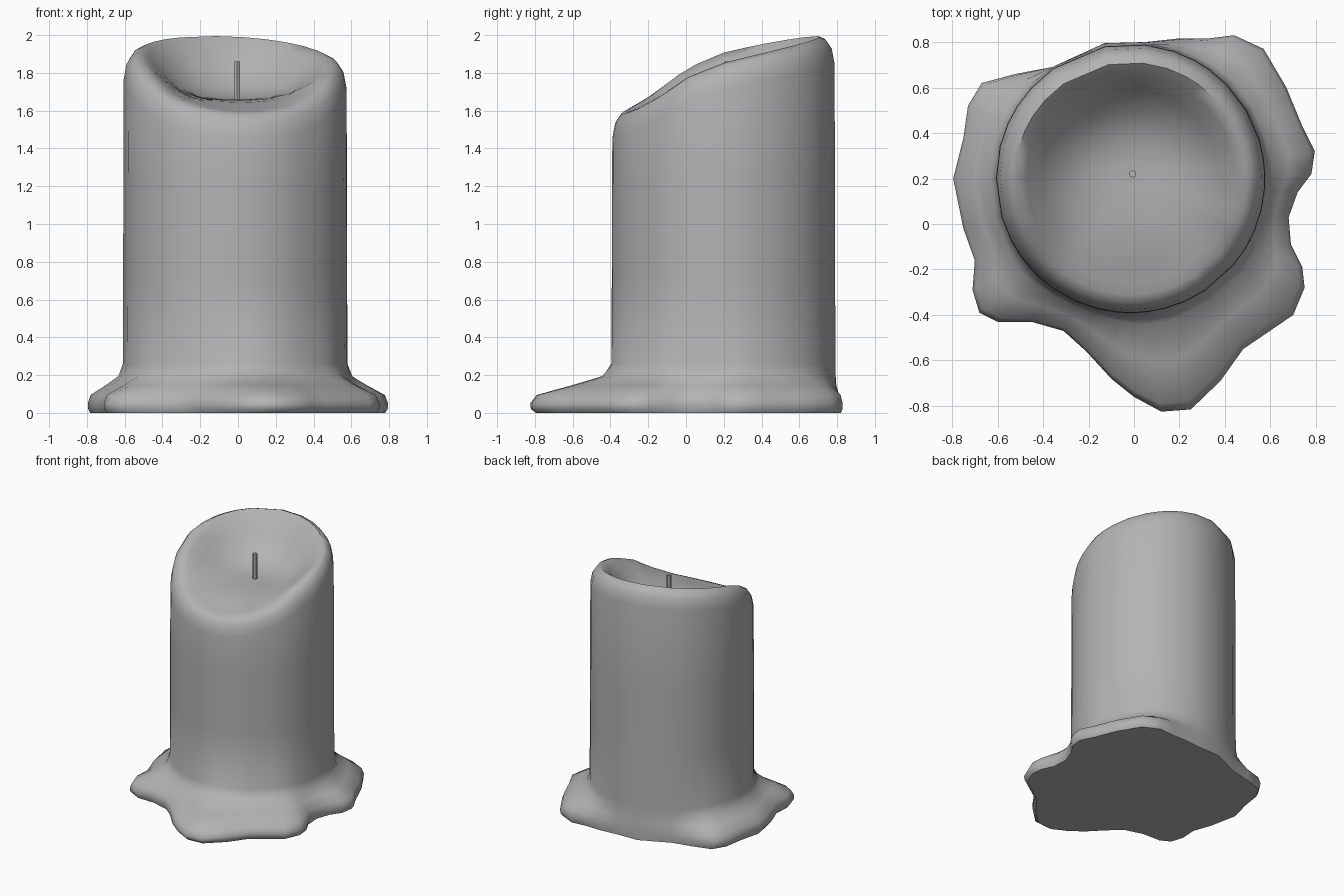
import bpy, bmesh, math

if "Cube" in bpy.data.objects:
    bpy.data.objects.remove(bpy.data.objects["Cube"])

CX, CY = -0.015, 0.2      # axis of the wax column
FLOOR = 1.66              # melted pool level

# Outline of the spilled wax, seen from above, counter-clockwise
OUTLINE = [(0.12, -0.825), (0.25, -0.815), (0.38, -0.69), (0.48, -0.55), (0.70, -0.40),
           (0.75, -0.28), (0.74, -0.19), (0.69, -0.09), (0.68, 0.03), (0.72, 0.14),
           (0.78, 0.22), (0.795, 0.32), (0.74, 0.43), (0.67, 0.60), (0.57, 0.77),
           (0.44, 0.83), (0.32, 0.815), (0.19, 0.815), (0.05, 0.80), (-0.13, 0.795),
           (-0.36, 0.69), (-0.52, 0.66), (-0.67, 0.62), (-0.73, 0.52), (-0.75, 0.38),
           (-0.795, 0.20), (-0.75, -0.02), (-0.70, -0.16), (-0.71, -0.29), (-0.68, -0.39),
           (-0.60, -0.43), (-0.45, -0.43), (-0.31, -0.47), (-0.21, -0.56), (-0.10, -0.68),
           (0.0, -0.76)]
COLUMNS = [(math.atan2(y - CY, x - CX), math.hypot(x - CX, y - CY)) for x, y in OUTLINE]

# Height of the slanted rim along y
RIM = [(-0.35, 1.585), (-0.2, 1.66), (0.0, 1.80), (0.2, 1.88), (0.4, 1.925), (0.6, 1.965), (0.75, 1.995)]


def rim_height(a):
    x, y = CX + 0.53 * math.cos(a), CY + 0.53 * math.sin(a)
    for (y0, z0), (y1, z1) in zip(RIM, RIM[1:]):
        if y <= y1:
            break
    return z0 + (z1 - z0) * (y - y0) / (y1 - y0) - 0.05 * x


bm = bmesh.new()
rings = []


def add_ring(radius_height):
    ring = []
    for a, reach in COLUMNS:
        r, z = radius_height(a, reach)
        ring.append(bm.verts.new((CX + r * math.cos(a), CY + r * math.sin(a), z)))
    rings.append(ring)


# Spilled wax skirt: t goes from column wall (0) to outline (1)
for t, z in [(0.93, 0.0), (0.99, 0.02), (1.0, 0.05), (0.92, 0.095), (0.5, 0.145), (0.12, 0.195), (0.0, 0.26)]:
    add_ring(lambda a, reach: (0.595 + (reach - 0.595) * t, z))
# Column wall
for r, z in [(0.593, 0.7), (0.592, 1.2)]:
    add_ring(lambda a, reach: (r, z))
# Rounded rim following the slant
for r, drop in [(0.59, 0.14), (0.575, 0.06), (0.545, 0.015), (0.51, 0.0)]:
    add_ring(lambda a, reach: (r, rim_height(a) - drop))
# Melted bowl, softly sloping to the pool
for r, k in [(0.46, 0.86), (0.39, 0.56), (0.30, 0.24), (0.19, 0.06), (0.08, 0.0)]:
    add_ring(lambda a, reach: (r, FLOOR + (rim_height(a) - FLOOR) * k))

n = len(COLUMNS)
for low, high in zip(rings, rings[1:]):
    for i in range(n):
        j = (i + 1) % n
        bm.faces.new((low[i], low[j], high[j], high[i]))
base = bm.faces.new(rings[0][::-1])
bm.faces.new(rings[-1])
for edge in base.edges:      # crisp flat underside
    edge.smooth = False
bmesh.ops.recalc_face_normals(bm, faces=bm.faces)
mesh = bpy.data.meshes.new("candle_wax")
bm.to_mesh(mesh)
bm.free()
wax = bpy.data.objects.new("candle_wax", mesh)
bpy.context.collection.objects.link(wax)
bpy.context.view_layer.objects.active = wax
wax.select_set(True)
bpy.ops.object.shade_smooth_by_angle(angle=math.radians(60))

# Wick
bpy.ops.mesh.primitive_cylinder_add(vertices=6, radius=0.017, depth=0.24, location=(-0.005, 0.22, 1.74))
wick = bpy.context.object
wick.name = "wick"

# Darker grey for both parts
grey = bpy.data.materials.new("dark_grey")
grey.diffuse_color = (0.45, 0.45, 0.45, 1)
grey.use_nodes = True
grey.node_tree.nodes["Principled BSDF"].inputs["Base Color"].default_value = grey.diffuse_color
for part in (wax, wick):
    part.data.materials.append(grey)
